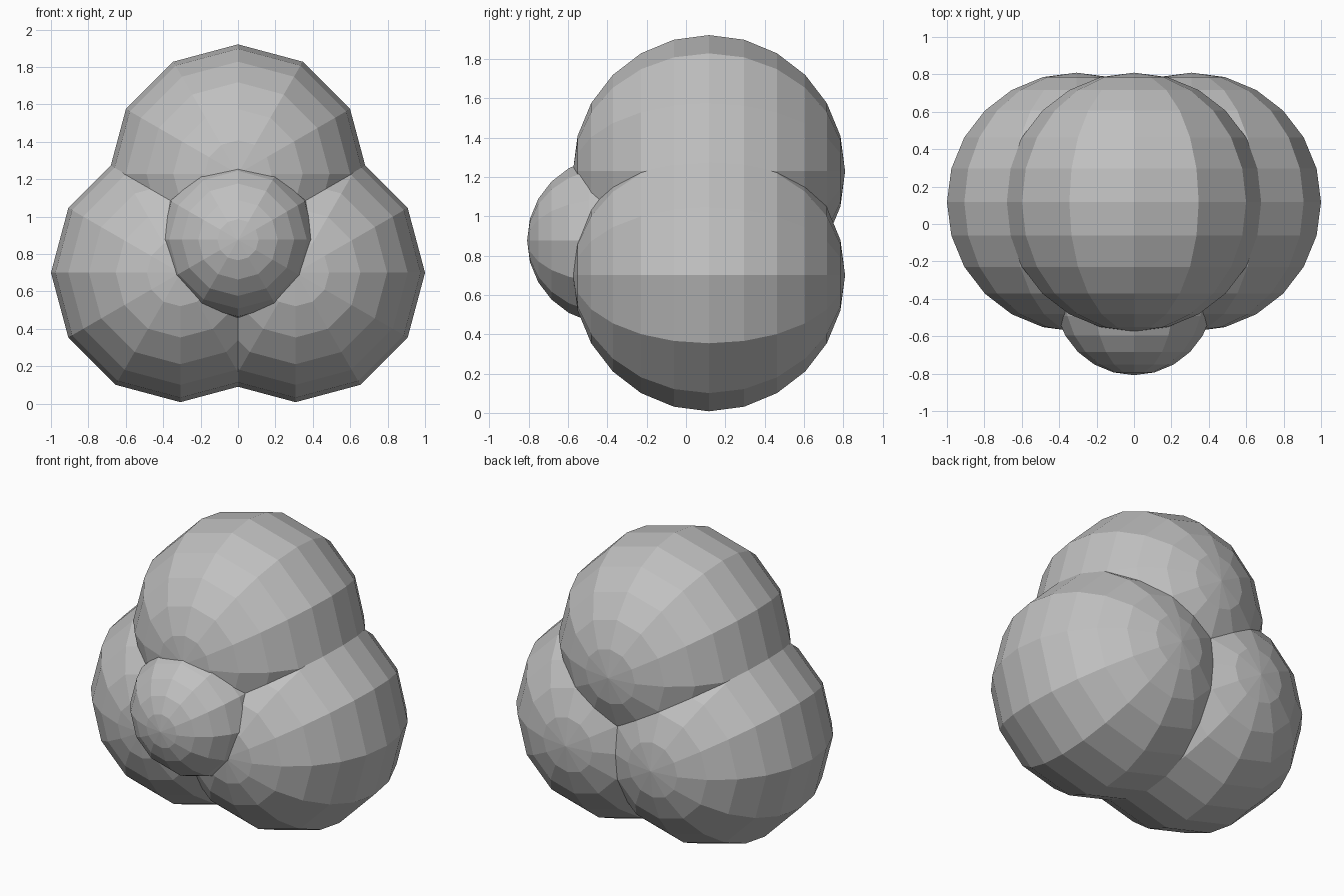
import bpy
import math

cube = bpy.data.objects.get("Cube")
if cube:
    bpy.data.objects.remove(cube, do_unlink=True)

# One plain grey for the whole cluster
GREY = (0.53, 0.53, 0.53, 1)
grey = bpy.data.materials.new("plain_grey")
grey.use_nodes = True
grey.diffuse_color = GREY
grey.node_tree.nodes["Principled BSDF"].inputs["Base Color"].default_value = GREY


def add_ball(name, radius, location):
    """Faceted ball whose poles point to the front and back."""
    bpy.ops.mesh.primitive_uv_sphere_add(
        segments=12, ring_count=12, radius=radius,
        location=location, rotation=(math.pi / 2, 0, 0))
    ball = bpy.context.object
    ball.name = name
    ball.data.materials.append(grey)
    bpy.ops.object.shade_flat()


# Three large balls in a triangle
BIG = 0.692
SPREAD = 0.308
DEPTH = 0.117
LOW = 0.70
HIGH = 1.229
add_ball("left_lower_ball", BIG, (SPREAD, DEPTH, LOW))
add_ball("right_lower_ball", BIG, (-SPREAD, DEPTH, LOW))
add_ball("upper_ball", BIG, (0, DEPTH, HIGH))

# Small ball set into the front, at the middle of the triangle
add_ball("front_small_ball", 0.425, (0, -0.383, (2 * LOW + HIGH) / 3))
